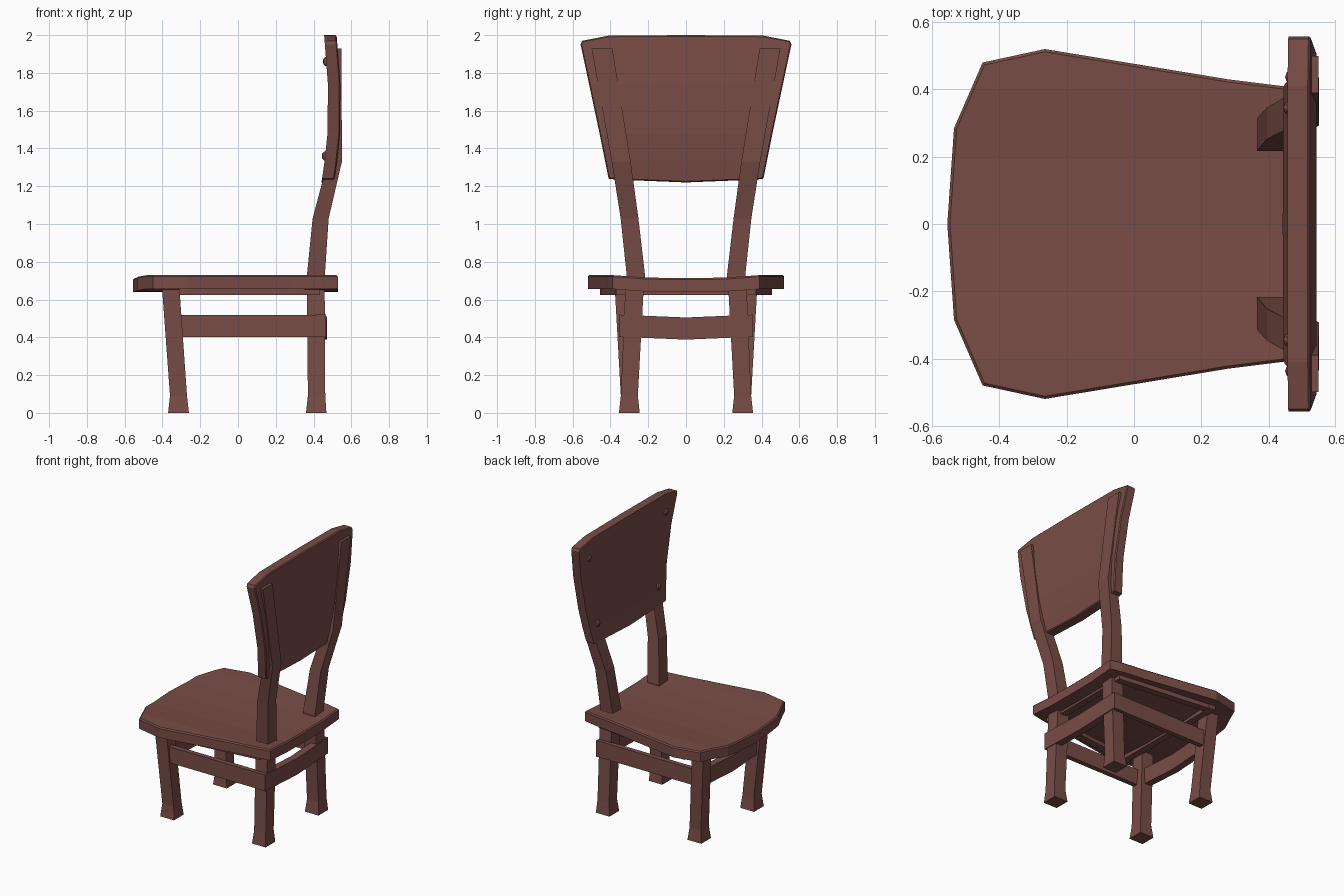
import bpy, bmesh, math
from mathutils import Matrix

cube = bpy.data.objects.get("Cube")
if cube:
    bpy.data.objects.remove(cube, do_unlink=True)

wood = bpy.data.materials.new("reddish_brown_wood")
wood.use_nodes = True
colour = (0.19, 0.073, 0.062, 1)
wood.diffuse_color = colour
wood.node_tree.nodes["Principled BSDF"].inputs["Base Color"].default_value = colour


def finish(name, bm):
    bmesh.ops.recalc_face_normals(bm, faces=bm.faces)
    mesh = bpy.data.meshes.new(name)
    bm.to_mesh(mesh)
    bm.free()
    mesh.materials.append(wood)
    obj = bpy.data.objects.new(name, mesh)
    bpy.context.collection.objects.link(obj)
    return obj


def loft(name, rings):
    """Skin a row of equal-length point rings and cap both ends."""
    bm = bmesh.new()
    loops = [[bm.verts.new(p) for p in ring] for ring in rings]
    for a, b in zip(loops, loops[1:]):
        for i in range(len(a)):
            j = (i + 1) % len(a)
            bm.faces.new((a[i], a[j], b[j], b[i]))
    bm.faces.new(loops[0])
    bm.faces.new(loops[-1])
    return finish(name, bm)


def leg(name, sections, side):
    """Square post through (z, x0, x1, y0, y1) sections."""
    loft(name, [[(x0, side * y0, z), (x1, side * y0, z),
                 (x1, side * y1, z), (x0, side * y1, z)]
                for z, x0, x1, y0, y1 in sections])


def bar(name, path, thick, z0, z1, axis):
    """Plank along (x, y, dz) points, thickened along the x or y axis."""
    dx, dy = (thick, 0) if axis == "x" else (0, thick)
    loft(name, [[(x, y, z0 + d), (x + dx, y + dy, z0 + d),
                 (x + dx, y + dy, z1 + d), (x, y, z1 + d)] for x, y, d in path])


def interp(t, pts):
    for (a, u), (b, v) in zip(pts, pts[1:]):
        if t <= b:
            return u + (v - u) * max(0, t - a) / (b - a)
    return pts[-1][1]


def slab(name, outline, axis, depth, cuts, cut_axis, bend, bevel):
    """Extruded outline, cut across and bent along its thickness axis."""
    bm = bmesh.new()
    face = bm.faces.new([bm.verts.new(p) for p in outline])
    move = [0, 0, 0]
    move[axis] = depth
    top = bmesh.ops.extrude_face_region(bm, geom=[face])["geom"]
    bmesh.ops.translate(bm, verts=[v for v in top if isinstance(v, bmesh.types.BMVert)], vec=move)
    bmesh.ops.recalc_face_normals(bm, faces=bm.faces)
    rim = [e for e in bm.edges if all(abs(v.co[axis] - depth) < 1e-5 for v in e.verts)]
    bmesh.ops.bevel(bm, geom=rim, offset=bevel, segments=1, affect='EDGES')
    normal = [0, 0, 0]
    normal[cut_axis] = 1
    for c in cuts:
        bmesh.ops.bisect_plane(bm, geom=bm.verts[:] + bm.edges[:] + bm.faces[:],
                               plane_co=[c * n for n in normal], plane_no=normal)
    for v in bm.verts:
        v.co[axis] += bend(v.co)
    return finish(name, bm)


# Seat: wide rounded front, tapering to the back, slightly dished
half = [(-0.555, 0), (-0.535, 0.285), (-0.45, 0.48), (-0.265, 0.52),
        (0.28, 0.43), (0.44, 0.41), (0.53, 0.39)]
outline = [(x, y, 0) for x, y in half] + [(x, -y, 0) for x, y in reversed(half[1:])]
dish = [(0, 0.64), (0.2, 0.642), (0.4, 0.656), (0.52, 0.656)]
slab("seat", outline, 2, 0.074, (-0.4, -0.2, 0, 0.2, 0.4), 1,
     lambda co: interp(abs(co.y), dish), 0.008)

# Backrest panel: flared shield with clipped corners and a gentle bow
half = [(0, 2.0), (0.41, 1.997), (0.55, 1.97), (0.558, 1.95),
        (0.46, 1.49), (0.41, 1.24), (0.37, 1.235), (0, 1.22)]
outline = [(0, y, z) for y, z in half] + [(0, -y, z) for y, z in reversed(half[1:-1])]
bow = [(1.22, 0.442), (1.33, 0.458), (1.48, 0.474), (1.74, 0.476), (2.0, 0.456)]
slab("backrest_panel", outline, 0, 0.066, (1.33, 1.48, 1.74, 1.88), 2,
     lambda co: interp(co.z, bow), 0.006)

# Legs, posts, side rails and pegs, mirrored left and right
front_leg = [(0, -0.37, -0.26, 0.245, 0.355), (0.09, -0.36, -0.27, 0.255, 0.345),
             (0.66, -0.402, -0.31, 0.285, 0.377)]
rear_post = [(0, 0.36, 0.468, 0.245, 0.355), (0.09, 0.37, 0.462, 0.255, 0.345),
             (0.64, 0.365, 0.459, 0.225, 0.322), (0.73, 0.365, 0.46, 0.217, 0.314),
             (1.03, 0.395, 0.48, 0.252, 0.346), (1.33, 0.475, 0.55, 0.293, 0.393),
             (1.93, 0.485, 0.548, 0.39, 0.5)]
for word, s in (("left", 1), ("right", -1)):
    leg("front_leg_" + word, front_leg, s)
    leg("rear_post_" + word, rear_post, s)
    bar("side_rail_" + word, [(-0.31, s * 0.318, 0), (0.418, s * 0.318, 0)],
        s * 0.035, 0.403, 0.518, "y")
    bar("side_apron_" + word, [(-0.31, s * 0.455, 0), (0.435, s * 0.37, 0)],
        -s * 0.05, 0.625, 0.665, "y")
    for height, z, y in (("upper", 1.86, 0.437), ("lower", 1.36, 0.345)):
        bm = bmesh.new()
        bmesh.ops.create_uvsphere(bm, u_segments=8, v_segments=6, radius=0.025)
        bmesh.ops.scale(bm, verts=bm.verts, vec=(0.75, 0.85, 1))
        bmesh.ops.translate(bm, verts=bm.verts, vec=(interp(z, bow) + 0.001, s * y, z))
        finish(f"{height}_peg_{word}", bm)

# Cross rails and the aprons under the seat
bar("rear_stretcher", [(0.413, -0.355, 0), (0.418, 0, -0.015), (0.413, 0.355, 0)],
    0.052, 0.403, 0.52, "x")
bar("front_stretcher", [(-0.37, -0.31, 0), (-0.375, 0, -0.015), (-0.37, 0.31, 0)],
    0.05, 0.403, 0.518, "x")
bar("front_apron", [(-0.31, -0.455, 0), (-0.31, 0.455, 0)], 0.05, 0.625, 0.66, "x")
bar("rear_apron", [(0.435, -0.37, 0), (0.435, 0.37, 0)], -0.05, 0.625, 0.66, "x")
